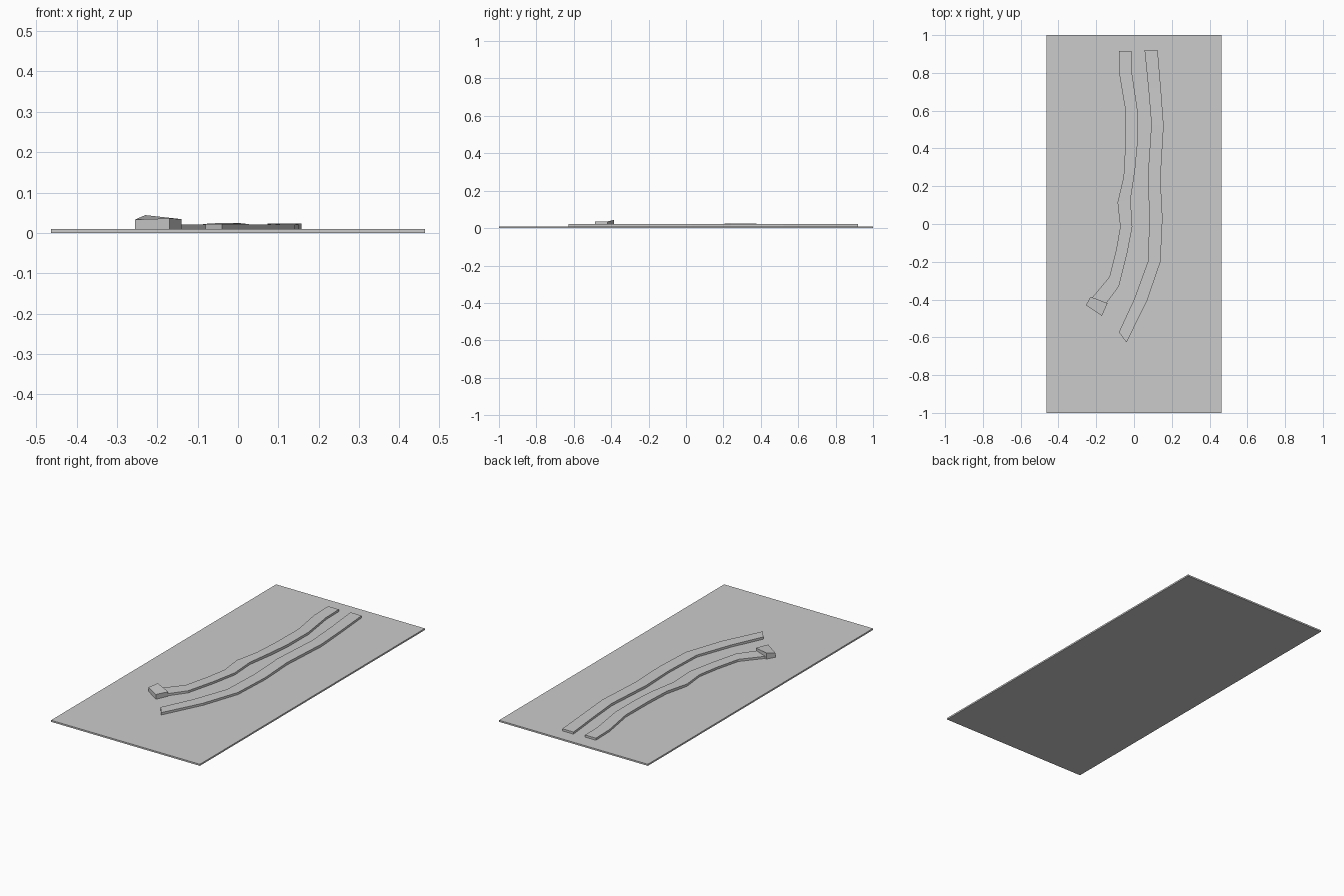
import bpy, bmesh

if "Cube" in bpy.data.objects:
    bpy.data.objects.remove(bpy.data.objects["Cube"])

PLATE_TOP = 0.009


def make_object(name, bm):
    bmesh.ops.recalc_face_normals(bm, faces=bm.faces[:])
    mesh = bpy.data.meshes.new(name)
    bm.to_mesh(mesh)
    bm.free()
    obj = bpy.data.objects.new(name, mesh)
    bpy.context.collection.objects.link(obj)
    return obj


def prism(name, corners, bottom):
    """Solid with a flat bottom and a top through the (x, y, z) corners."""
    bm = bmesh.new()
    low = [bm.verts.new((x, y, bottom)) for x, y, z in corners]
    top = [bm.verts.new(c) for c in corners]
    n = len(corners)
    bm.faces.new(low[::-1])
    bm.faces.new(top)
    for i in range(n):
        j = (i + 1) % n
        bm.faces.new((low[i], low[j], top[j], top[i]))
    return make_object(name, bm)


def strip(name, sections):
    """Winding band; each section is (left x, left y, right x, right y, top z)."""
    bm = bmesh.new()
    rings = []
    for lx, ly, rx, ry, z in sections:
        pts = ((lx, ly, PLATE_TOP), (rx, ry, PLATE_TOP), (rx, ry, z), (lx, ly, z))
        rings.append([bm.verts.new(p) for p in pts])
    for a, b in zip(rings, rings[1:]):
        for i in range(4):
            j = (i + 1) % 4
            bm.faces.new((a[i], a[j], b[j], b[i]))
    bm.faces.new(rings[0])
    bm.faces.new(rings[-1])
    return make_object(name, bm)


# Flat rectangular base
prism("base_plate", [(-0.463, -1, PLATE_TOP), (0.463, -1, PLATE_TOP),
                     (0.463, 1, PLATE_TOP), (-0.463, 1, PLATE_TOP)], 0)

# Left winding band, running to the block
strip("left_band", [
    (-0.08, 0.915, -0.013, 0.915, 0.021),
    (-0.077, 0.79, -0.011, 0.80, 0.021),
    (-0.045, 0.60, 0.019, 0.60, 0.022),
    (-0.047, 0.40, 0.018, 0.42, 0.023),
    (-0.055, 0.25, 0.006, 0.29, 0.024),
    (-0.087, 0.115, -0.018, 0.13, 0.022),
    (-0.073, -0.015, -0.009, -0.015, 0.021),
    (-0.095, -0.14, -0.037, -0.16, 0.021),
    (-0.13, -0.28, -0.08, -0.33, 0.021),
    (-0.222, -0.39, -0.145, -0.418, 0.021),
])

# Right winding band with an angled front end
strip("right_band", [
    (0.056, 0.92, 0.125, 0.92, 0.021),
    (0.076, 0.72, 0.142, 0.72, 0.021),
    (0.092, 0.53, 0.157, 0.52, 0.023),
    (0.073, 0.25, 0.140, 0.24, 0.023),
    (0.082, 0.03, 0.151, 0.03, 0.021),
    (0.073, -0.20, 0.140, -0.20, 0.021),
    (0.0, -0.40, 0.068, -0.41, 0.021),
    (-0.08, -0.573, -0.04, -0.627, 0.022),
])

# Small block with a tilted top at the end of the left band
prism("end_block", [(-0.255, -0.43, 0.033), (-0.17, -0.487, 0.036),
                    (-0.14, -0.42, 0.034), (-0.23, -0.385, 0.044)], PLATE_TOP)
